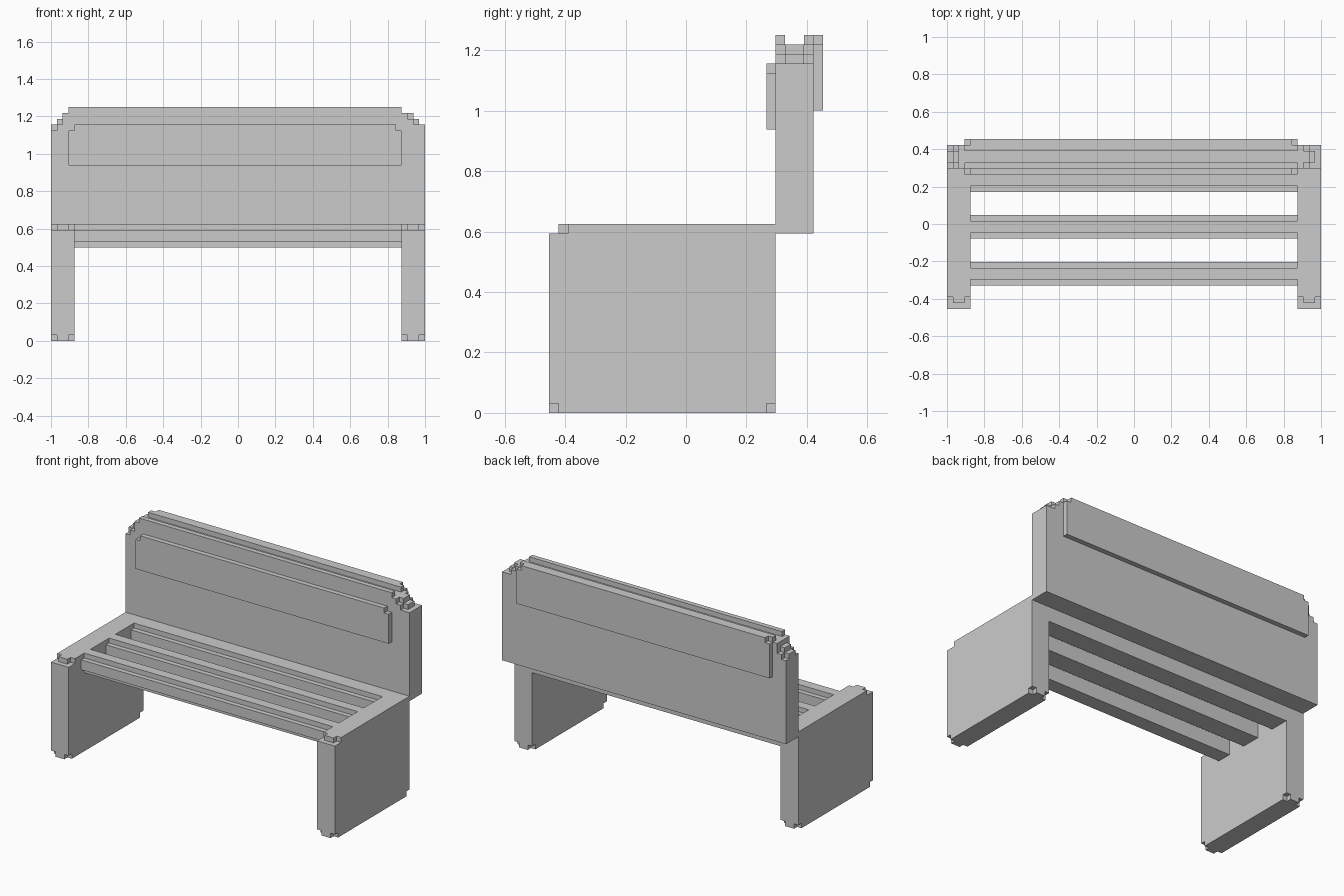
import bpy
import bmesh
from mathutils import Vector

if "Cube" in bpy.data.objects:
    bpy.data.objects.remove(bpy.data.objects["Cube"])

U = 1 / 32                      # size of one block
ORIGIN = Vector((-32, -14.5, 0))  # grid of 64 x 29 x 40 blocks


def cells(box):
    x0, x1, y0, y1, z0, z1 = box
    return {(x, y, z) for x in range(x0, x1) for y in range(y0, y1) for z in range(z0, z1)}


def block_part(name, add, cut=()):
    """Join block boxes, carve notches, skin the outside and merge flat faces."""
    solid = set().union(*map(cells, add)).difference(*map(cells, cut))
    bm = bmesh.new()
    verts = {}

    def vert(p):
        if p not in verts:
            verts[p] = bm.verts.new((Vector(p) + ORIGIN) * U)
        return verts[p]

    for c in solid:
        for axis in range(3):
            a, b = (axis + 1) % 3, (axis + 2) % 3
            for side in (0, 1):
                n = list(c)
                n[axis] += 2 * side - 1
                if tuple(n) in solid:
                    continue
                ring = []
                for da, db in ((0, 0), (1, 0), (1, 1), (0, 1)):
                    p = list(c)
                    p[axis] += side
                    p[a] += da
                    p[b] += db
                    ring.append(vert(tuple(p)))
                bm.faces.new(ring if side else ring[::-1])
    bmesh.ops.dissolve_limit(bm, angle_limit=0.01, verts=bm.verts[:], edges=bm.edges[:])
    mesh = bpy.data.meshes.new(name)
    bm.to_mesh(mesh)
    bm.free()
    bpy.context.collection.objects.link(bpy.data.objects.new(name, mesh))


# Side panels that act as legs: chipped feet, stepped front top edge
for side, x in (("left", 0), ("right", 60)):
    feet = [(i, i + 1, j, j + 1, 0, 1) for i in (x, x + 3) for j in (0, 23)]
    front = [(x, x + 4, 0, 1, 19, 20), (x, x + 1, 1, 2, 19, 20), (x + 3, x + 4, 1, 2, 19, 20)]
    block_part(side + "_leg", [(x, x + 4, 0, 24, 0, 20)], feet + front)

# Seat slats with stepped upper edges
block_part("front_slat", [(4, 60, 4, 8, 16, 20)],
           [(4, 60, 4, 5, 19, 20), (4, 60, 7, 8, 19, 20), (4, 60, 4, 5, 16, 17)])
block_part("middle_slat", [(4, 60, 12, 16, 16, 20)],
           [(4, 60, 12, 13, 19, 20), (4, 60, 15, 16, 19, 20)])
block_part("rear_slat", [(4, 60, 20, 24, 16, 20)], [(4, 60, 20, 21, 19, 20)])

# Backrest: stepped shoulders and a groove along the top
shoulders = [(0, 1, 24, 28, 37, 40), (1, 2, 24, 28, 38, 40), (2, 3, 24, 28, 39, 40),
             (60, 62, 24, 28, 39, 40), (62, 63, 24, 28, 38, 40), (63, 64, 24, 28, 37, 40)]
chips = [(x, x + 1, y, y + 1, z, z + 1) for y in (24, 27)
         for x, z in ((0, 36), (1, 37), (61, 38), (62, 37))]
block_part("backrest", [(0, 64, 24, 28, 19, 40)],
           shoulders + chips + [(3, 60, 25, 27, 39, 40)])

# Raised boards on the front and back of the backrest
for name, y, z0, z1 in (("front_board", 23, 30, 37), ("back_board", 28, 32, 40)):
    corners = [(x, x + 1, y, y + 1, z1 - 1, z1) for x in (3, 59)]
    block_part(name, [(3, 60, y, y + 1, z0, z1)], corners)
